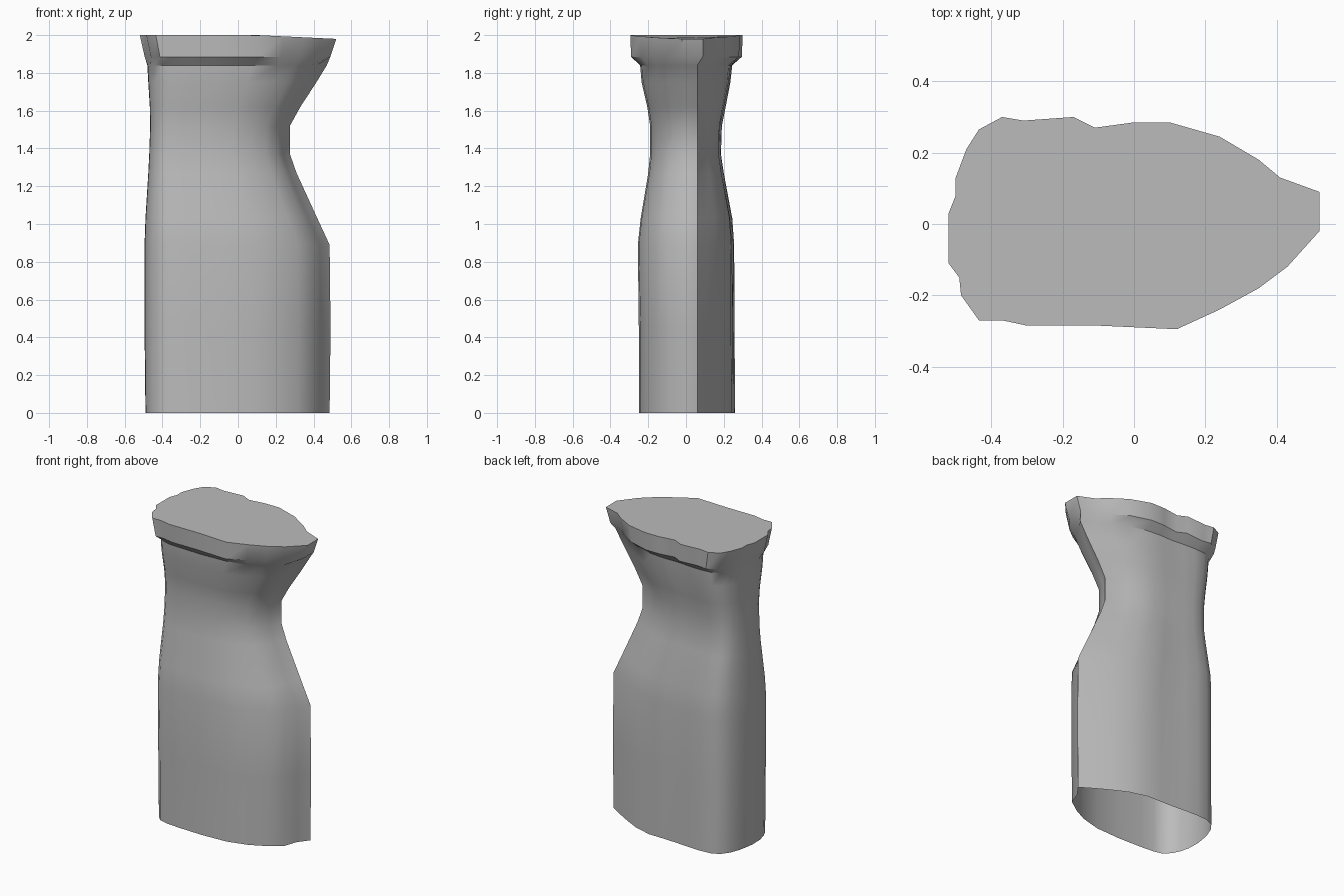
import bpy, bmesh, math

cube = bpy.data.objects.get("Cube")
if cube:
    bpy.data.objects.remove(cube)

# Outline of the flared cap, counter-clockwise from the right-front shoulder
CAP = [(-.52, .03), (-.52, -.11), (-.49, -.15), (-.485, -.2), (-.435, -.27),
       (-.37, -.27), (-.3, -.285), (-.1, -.285), (.12, -.295), (.24, -.24),
       (.35, -.18), (.43, -.12), (.52, -.02), (.52, .09), (.41, .13),
       (.35, .18), (.24, .245), (.1, .285), (0, .285), (-.11, .27),
       (-.17, .3), (-.31, .29), (-.37, .3), (-.435, .265), (-.47, .21),
       (-.5, .13), (-.5, .08)]

# Body levels: height, left end, right end, front depth, back depth
LEVELS = [(0, -.49, .485, .25, .26), (.45, -.495, .49, .25, .257),
          (.89, -.495, .485, .255, .255), (1.03, -.49, .42, .24, .245),
          (1.27, -.475, .31, .2, .2), (1.37, -.47, .275, .19, .185),
          (1.52, -.465, .275, .19, .19), (1.62, -.467, .33, .205, .21),
          (1.75, -.475, .415, .235, .235), (1.84, -.48, .47, .243, .245)]


def body_outline():
    """Soften the cap outline and close its blunt tip to one sharp ridge."""
    pts = []
    for i, (x, y) in enumerate(CAP):
        (ax, ay), (bx, by) = CAP[i - 1], CAP[(i + 1) % len(CAP)]
        if x == .52:
            x, y = (.465, -.01) if y < 0 else (.52, .065)
        else:
            x, y = x / 2 + (ax + bx) / 4, y / 2 + (ay + by) / 4
        pts.append((x, y))
    left = min(p[0] for p in pts)
    low, high = (f(p[1] for p in pts) for f in (min, max))
    return [((x - left) / (.52 - left), y / (-low if y < 0 else high))
            for x, y in pts]


def lid_height(x):
    return 2 - .02 * max(0, (x - .1) / .42)


bm = bmesh.new()
rings = []

# Hollow, pinched body
shape = body_outline()
for z, left, right, front, back in LEVELS:
    ring = []
    for i, (u, v) in enumerate(shape):
        wave = 1 + .01 * math.sin(i * 2 + z * 5)
        keep = wave if .05 < u < .8 and abs(v) < .97 else 1
        x = left + u * (right - left)
        y = v * (front if v < 0 else back) * keep
        # the ridge stays in line all the way up
        if u == 1:
            y = .06
        ring.append(bm.verts.new((x, y, z)))
    rings.append(ring)

# Overhanging rim and its upper edge
rings.append([bm.verts.new((x * (.94 if x > .3 else .95), y * .985, 1.885))
              for x, y in CAP])
rings.append([bm.verts.new((x, y, lid_height(x))) for x, y in CAP])

# Skin the rings; the foot stays open, the top is closed
for low, high in zip(rings, rings[1:]):
    for i in range(len(low)):
        j = (i + 1) % len(low)
        bm.faces.new((low[i], low[j], high[j], high[i]))
bm.faces.new(rings[-1])

mesh = bpy.data.meshes.new("pinched_column")
bm.to_mesh(mesh)
bm.free()
column = bpy.data.objects.new("pinched_column", mesh)
bpy.context.collection.objects.link(column)

# Plain grey
grey = bpy.data.materials.new("plain grey")
grey.use_nodes = True
colour = (.5, .5, .5, 1)
grey.diffuse_color = colour
grey.node_tree.nodes["Principled BSDF"].inputs["Base Color"].default_value = colour
mesh.materials.append(grey)

bpy.context.view_layer.objects.active = column
column.select_set(True)
bpy.ops.object.shade_smooth_by_angle(angle=math.radians(35))
